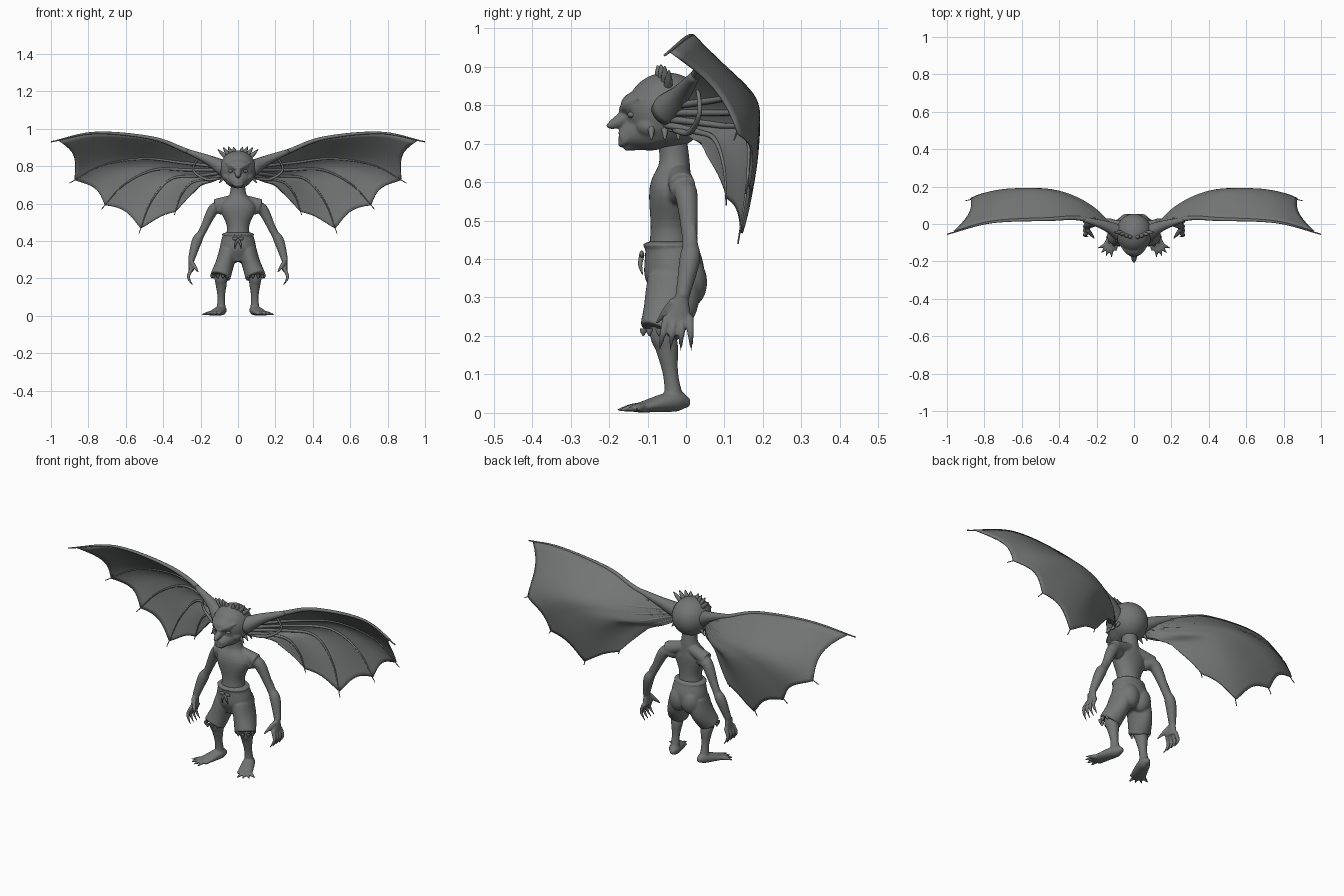
import bpy, bmesh, math
from mathutils import Vector

cube = bpy.data.objects.get("Cube")
if cube:
    bpy.data.objects.remove(cube, do_unlink=True)

COLOR = (.17, .18, .175, 1)
grey = bpy.data.materials.new("dark grey")
grey.use_nodes = True
grey.diffuse_color = COLOR
grey.node_tree.nodes["Principled BSDF"].inputs["Base Color"].default_value = COLOR


def spline(points, t):
    """Smooth curve through equal-length points, t from start to end."""
    last = len(points) - 1
    i = min(int(t * last), last - 1)
    f = t * last - i
    here, there = points[i], points[i + 1]
    before = points[i - 1] if i else [p + p - q for p, q in zip(here, there)]
    after = points[i + 2] if i + 2 <= last else [q + q - p for p, q in zip(here, there)]
    return [q + f / 2 * (r - p + f * (2 * p - 5 * q + 4 * r - s + f * (3 * (q - r) + s - p)))
            for p, q, r, s in zip(before, here, there, after)]


def loft(bm, stations, sides=20, steps=5):
    """Closed tube through (x, y, z, width radius, depth radius) stations."""
    stations = [s if len(s) == 5 else (*s, s[-1]) for s in stations]
    total = (len(stations) - 1) * steps
    path = [spline(stations, i / total) for i in range(total + 1)]
    centers = [Vector(p[:3]) for p in path]
    heading = (centers[-1] - centers[0]).normalized()
    reference = Vector((0, 0, 1)) if abs(heading.y) > .7 else Vector((0, 1, 0))
    rings = []
    for i, (center, p) in enumerate(zip(centers, path)):
        tangent = (centers[min(i + 1, total)] - centers[max(i - 1, 0)]).normalized()
        across = reference.cross(tangent).normalized()
        up = tangent.cross(across)
        angles = [math.tau * k / sides for k in range(sides)]
        rings.append([bm.verts.new(center + across * math.cos(a) * p[3] + up * math.sin(a) * p[4])
                      for a in angles])
    for ring, following in zip(rings, rings[1:]):
        for k in range(sides):
            bm.faces.new((ring[k - 1], ring[k], following[k], following[k - 1]))
    bm.faces.new(rings[0])
    bm.faces.new(rings[-1])


def pair(bm, stations, **options):
    """The same tube on the left and the right."""
    for side in (1, -1):
        loft(bm, [(side * x, *rest) for x, *rest in stations], **options)


def column(bm, *levels):
    """Upright central volume from (height, y, width radius, depth radius)."""
    loft(bm, [(0, y, z, width, depth) for z, y, width, depth in levels], sides=32)


def spike(bm, start, end, radius, bow=(0, 0, 0)):
    """Mirrored tapering finger, claw or horn, bent by bow."""
    start, end = Vector(start), Vector(end)
    middle = (start + end) / 2 + Vector(bow)
    pair(bm, [(*start, radius), (*middle, radius * .8), (*end, radius * .2)], sides=10)


def balls(bm, center, radii):
    """Ellipsoid, mirrored when it is off centre."""
    for side in ((1, -1) if center[0] else (1,)):
        made = bmesh.ops.create_uvsphere(bm, u_segments=32, v_segments=20, radius=1)
        for v in made["verts"]:
            v.co = [c * r + o for c, r, o in zip(v.co, radii, center)]
            v.co.x += (side - 1) * center[0]


def finish(name, bm, voxel=None, thickness=None):
    bmesh.ops.recalc_face_normals(bm, faces=bm.faces)
    mesh = bpy.data.meshes.new(name)
    bm.to_mesh(mesh)
    bm.free()
    mesh.materials.append(grey)
    for polygon in mesh.polygons:
        polygon.use_smooth = True
    thing = bpy.data.objects.new(name, mesh)
    bpy.context.collection.objects.link(thing)
    if voxel:
        blend = thing.modifiers.new("Blend", "REMESH")
        blend.mode = "VOXEL"
        blend.voxel_size = voxel
        blend.use_smooth_shade = True
        soften = thing.modifiers.new("Soften", "SMOOTH")
        soften.iterations = 4
    if thickness:
        shell = thing.modifiers.new("Thickness", "SOLIDIFY")
        shell.thickness = thickness
        shell.offset = 0


# Torso, neck, shoulders, arms and legs
body = bmesh.new()
column(body, (.4, -.04, .07, .06), (.48, -.04, .06, .052), (.58, -.04, .095, .055),
       (.65, -.03, .045, .04), (.75, -.04, .037, .037))
pair(body, [(.02, -.02, .62, .03), (.12, -.01, .59, .035)])
pair(body, [(.08, -.02, .57, .03), (.13, 0, .57, .03), (.19, .01, .45, .02),
            (.22, .01, .4, .027), (.25, -.01, .3, .018)])
spike(body, (.21, .01, .4), (.19, .02, .49), .02)
pair(body, [(.06, -.03, .34, .04), (.09, -.06, .22, .035), (.09, -.05, .17, .03),
            (.09, -.04, .1, .02), (.09, -.03, .03, .025)])

# Hands: palm, four hanging fingers and a thumb
pair(body, [(.25, -.01, .31, .015), (.25, -.02, .24, .014, .036)])
for k in range(4):
    y = k * .02 - .05
    spike(body, (.25, y, .25), (.24, y * 1.4, .16), .011, bow=(.02, 0, 0))
spike(body, (.25, -.03, .29), (.21, -.08, .23), .013)

# Feet with splayed toes
pair(body, [(.08, .01, .025, .01), (.09, -.03, .03, .03, .027), (.13, -.13, .012, .04, .011)])
for k in range(4):
    splay = k * .4
    toe = Vector((.12 + .08 * math.sin(splay), -.1 - .08 * math.cos(splay), .007))
    spike(body, (.12, -.1, .014), toe, .014, bow=(0, 0, .003))
finish("body", body, voxel=.0045)

# Head: skull, heavy brow, muzzle, chin and pointed nose
SKULL = Vector((0, -.05, .785))
head = bmesh.new()
balls(head, SKULL, (.097, .105, .1))
balls(head, (0, -.11, .8), (.065, .06, .04))
loft(head, [(0, -.05, .74, .08, .05), (0, -.11, .73, .066, .05), (0, -.17, .71, .025, .02)])
loft(head, [(0, -.1, .705, .04, .02), (0, -.16, .69, .015, .01)])
loft(head, [(0, -.13, .785, .02), (0, -.18, .755, .016), (0, -.206, .744, .006)])

# Slanted brows, cheeks and the two lips
spike(head, (0, -.165, .785), (.07, -.12, .82), .012, bow=(0, -.01, 0))
balls(head, (.05, -.09, .745), (.035, .04, .03))
for lip in (.713, .697):
    spike(head, (0, -.17, lip), (.05, -.13, .73), .008, bow=(0, -.01, -.01))
finish("head", head, voxel=.0045)

eyes = bmesh.new()
balls(eyes, (.037, -.14, .775), (.016, .012, .009))
finish("eyes", eyes)

# Crown spikes grow longer toward the outer horns; cheek spikes hang down
spikes = bmesh.new()
for k in range(4):
    lean = .2 + k * .2
    outward = Vector((math.sin(lean), k * .08 - .2, math.cos(lean)))
    spike(spikes, SKULL + outward * .09, SKULL + outward * (.12 + k * .01), .012)
for k in range(3):
    y = k * .035 - .09
    spike(spikes, (.07, y, .75), (.1, y, .71), .01)
finish("head_spikes", spikes)

# Shorts: pelvis, legs, seat and waistband
shorts = bmesh.new()
column(shorts, (.44, -.04, .08, .066), (.36, -.03, .095, .078), (.29, -.03, .06, .05))
pair(shorts, [(.05, -.03, .35, .05, .07), (.07, -.04, .28, .05, .07), (.094, -.07, .21, .055, .053)])
balls(shorts, (.035, .01, .34), (.05, .045, .065))
balls(shorts, (0, -.04, .436), (.087, .073, .014))
finish("shorts", shorts, voxel=.005)

# Ragged points around each hem
hem = bmesh.new()
for k in range(10):
    turn = math.tau * k / 10
    x, y = .094 + .045 * math.cos(turn), -.07 + .043 * math.sin(turn)
    spike(hem, (x, y, .22), (x, y, .2), .01)
finish("shorts_hem", hem)

# Drawstring with two loops and two hanging ends
bow = bmesh.new()
balls(bow, (.016, -.115, .413), (.016, .006, .009))
spike(bow, (0, -.115, .41), (.016, -.113, .36), .007, bow=(.005, -.005, 0))
finish("drawstring", bow)

# Wing ears: each finger rib runs from the head over a bend to its tip
BENDS_AND_TIPS = [
    ((.46, .03, .95), (1, -.05, .93)), ((.5, .16, .84), (.9, .13, .71)),
    ((.45, .18, .78), (.73, .16, .57)), ((.36, .16, .73), (.53, .14, .44)),
    ((.25, .08, .71), (.34, .11, .54)), ((.16, .02, .71), (.22, .05, .68))]
ribs = []
for i, (bend, tip) in enumerate(BENDS_AND_TIPS):
    root, bend, tip = Vector((.08, -.05, .81 - i * .015)), Vector(bend), Vector(tip)
    sweep = Vector((0, .1, 0)) * (bend - root).length
    arch = Vector((.06, .045, .07)) * (tip - bend).length
    ribs.append([root, (root + bend) / 2 + sweep, bend, (bend + tip) / 2 + arch, tip])

# Membranes stretched across the ribs, scalloped between the tips
SPAN, LENGTH = 8, 30
rows = SPAN * (len(ribs) - 1)
membrane = bmesh.new()
for side in (1, -1):
    grid = []
    for r in range(rows + 1):
        reach = .96 - .06 * math.sin(math.pi * (r % SPAN) / SPAN)
        points = [spline([spline(rib, reach * c / LENGTH) for rib in ribs], r / rows)
                  for c in range(LENGTH + 1)]
        grid.append([membrane.verts.new((side * x, y, z)) for x, y, z in points])
    for row, following in zip(grid, grid[1:]):
        for c in range(LENGTH):
            membrane.faces.new((row[c], row[c + 1], following[c + 1], following[c]))
finish("wing_membranes", membrane, thickness=.007)

# Rib bones raised on the front, thickest along the leading edge, ending in claws
bones = bmesh.new()
for rib in ribs[:-1]:
    thick = .016 if rib is ribs[0] else .01
    pair(bones, [(x, y - .005, z, thick * (1 - k / 5)) for k, (x, y, z) in enumerate(rib)],
         sides=10, steps=10)
finish("wing_ribs", bones)

# Fleshy ear roots and inner ear rims
ears = bmesh.new()
pair(ears, [(.07, -.05, .785, .045), (.15, -.01, .83, .027), (.27, .025, .88, .012)])
pair(ears, [(.1, -.03, .735, .008), (.17, .01, .73, .008), (.24, .035, .78, .006), (.21, .03, .85, .005)])
finish("ear_roots", ears)
